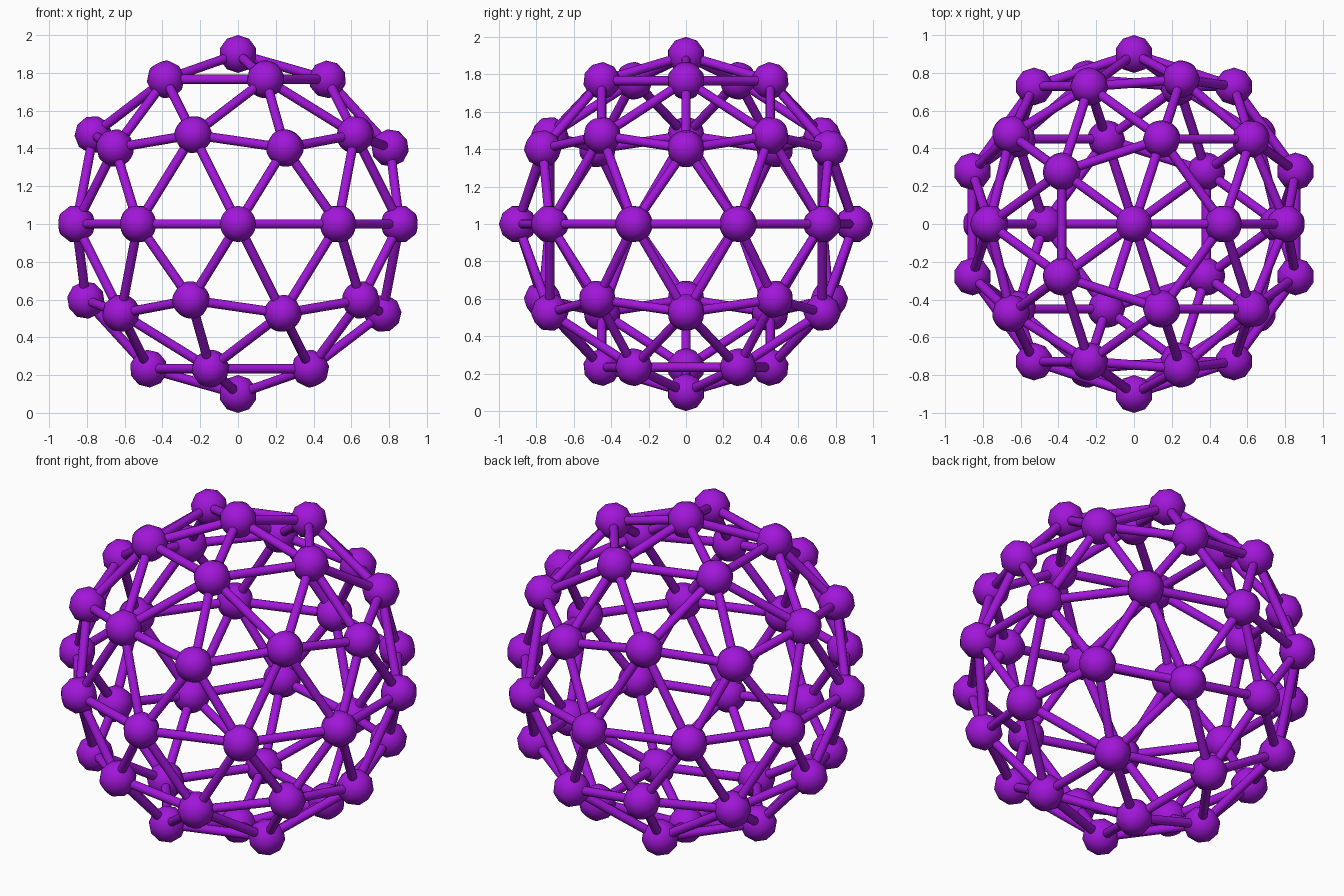
import bpy, bmesh
from mathutils import Matrix, Vector

if "Cube" in bpy.data.objects:
    bpy.data.objects.remove(bpy.data.objects["Cube"])

R, HUB, ROD = 0.9, 0.1, 0.025
CENTRE = Vector((0, 0, 1))

purple = bpy.data.materials.new("purple")
purple.diffuse_color = (0.36, 0.008, 0.70, 1)
purple.use_nodes = True
purple.node_tree.nodes["Principled BSDF"].inputs["Base Color"].default_value = purple.diffuse_color


def aim(point, direction):
    """Matrix placing a z-aligned part at point, pointing along direction."""
    turn = direction.to_track_quat('Z', 'Y').to_matrix().to_4x4()
    return Matrix.Translation(point) @ turn


def finish(bm, name):
    mesh = bpy.data.meshes.new(name)
    bm.to_mesh(mesh)
    bm.free()
    obj = bpy.data.objects.new(name, mesh)
    bpy.context.collection.objects.link(obj)
    mesh.materials.append(purple)
    for p in mesh.polygons:
        p.use_smooth = True
    bpy.context.view_layer.objects.active = obj
    obj.select_set(True)
    bpy.ops.object.shade_smooth_by_angle(angle=0.8)
    obj.select_set(False)


# Geodesic guide: its corners carry hubs, its edges carry rods
guide = bmesh.new()
bmesh.ops.create_icosphere(guide, subdivisions=2, radius=R)

# Ball hubs, each with its axis pointing outward
hubs = bmesh.new()
for v in guide.verts:
    bmesh.ops.create_uvsphere(hubs, u_segments=32, v_segments=5, radius=HUB,
                              matrix=aim(v.co + CENTRE, v.co))
finish(hubs, "ball_hubs")

# Connecting rods
rods = bmesh.new()
for e in guide.edges:
    a, b = (v.co for v in e.verts)
    bmesh.ops.create_cone(rods, cap_ends=True, segments=12, radius1=ROD,
                          radius2=ROD, depth=(b - a).length,
                          matrix=aim((a + b) / 2 + CENTRE, b - a))
finish(rods, "connecting_rods")
guide.free()
